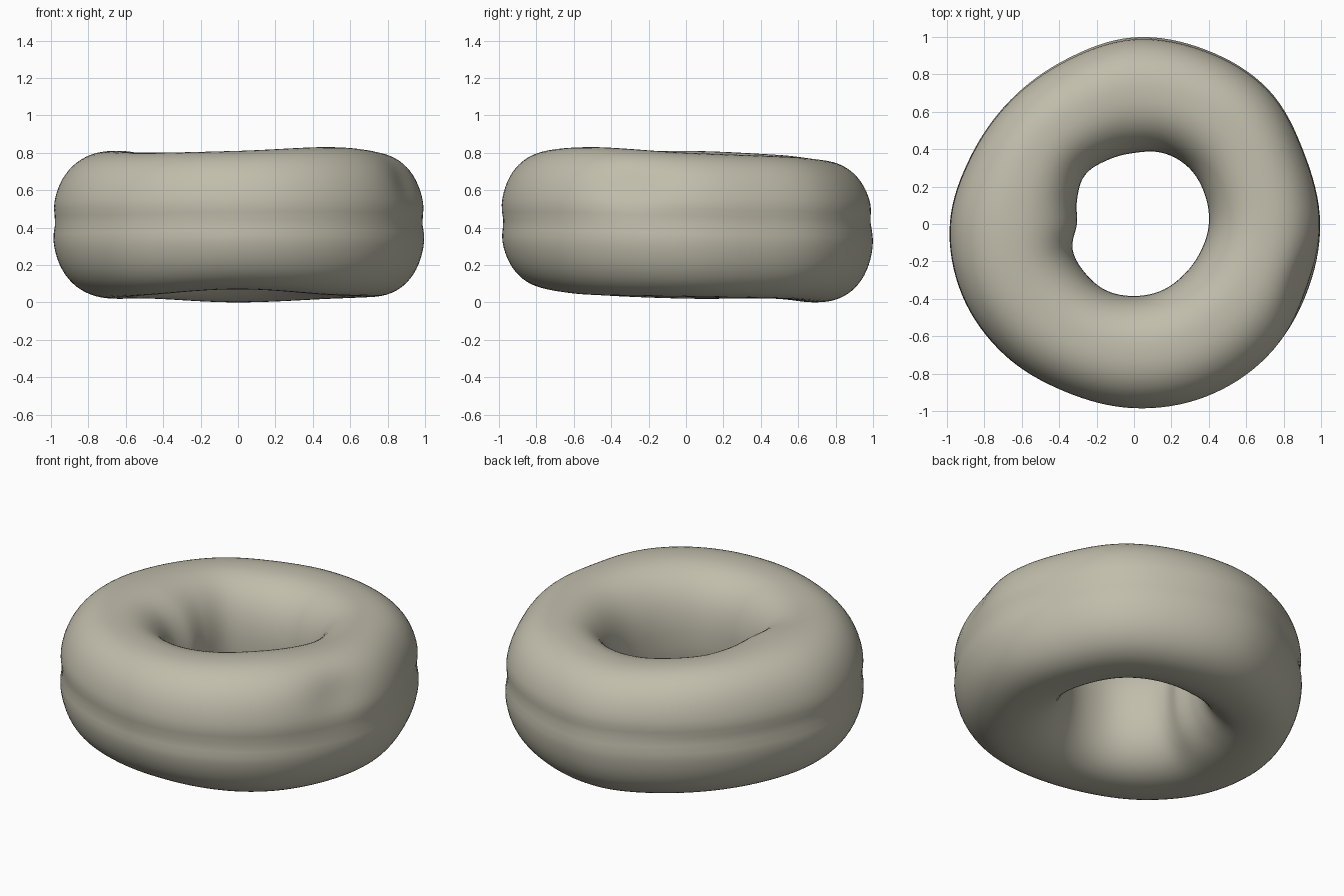
import bpy
import bmesh
from math import sin, cos, pi, tau, exp, copysign

cube = bpy.data.objects.get("Cube")
if cube:
    bpy.data.objects.remove(cube, do_unlink=True)

STEPS, SIDES = 128, 72

# Radii of the rim and the hole, counter-clockwise from +x in equal steps
OUTER = [1.0, .99, 1.02, 1.01, 1.0, .955, .94, .95,
         .99, 1.0, .99, .975, .99, 1.005, 1.01, 1.0]
INNER = [.40, .41, .42, .41, .38, .37, .37, .33,
         .305, .355, .37, .385, .385, .385, .38, .385]
# Heights of the crown and the underside, same order in wider steps
TOP = [.80, .78, .76, .79, .81, .80, .81, .83]
BOTTOM = [.03, .02, .0, .02, .02, .04, .07, .04]


def around(values, a):
    """Smooth closed interpolation of evenly spaced values."""
    n = len(values)
    f = (a / tau * n) % n
    i = int(f)
    t = f - i
    p, q, r, s = (values[(i + k) % n] for k in (-1, 0, 1, 2))
    return q + t / 2 * (r - p + t * (2*p - 5*q + 4*r - s + t * (3*(q - r) + s - p)))


def power(v, e):
    return copysign(abs(v) ** e, v)


def ring_point(a, b):
    """Point on the lumpy ring at turn a and section angle b."""
    ro, ri = around(OUTER, a), around(INNER, a)
    zt, zb = around(TOP, a), around(BOTTOM, a)
    c, s = power(cos(b), .86), power(sin(b), .86)
    r = (ro + ri) / 2 + (ro - ri) / 2 * c
    z = (zt + zb) / 2 + (zt - zb) / 2 * s
    if c > 0:
        # Shallow groove at mid height and a dent in one shoulder
        r -= .014 * exp(-((z - .43) / .06) ** 2)
        turn = (a + .33 + pi) % tau - pi
        r -= .035 * exp(-(turn / .2) ** 2 - ((z - .64) / .13) ** 2)
    return r * cos(a), r * sin(a), z


# Ring body
bm = bmesh.new()
rows = [[bm.verts.new(ring_point(tau * i / STEPS, tau * j / SIDES))
         for j in range(SIDES)] for i in range(STEPS)]
for i in range(STEPS):
    here, there = rows[i], rows[(i + 1) % STEPS]
    for j in range(SIDES):
        k = (j + 1) % SIDES
        bm.faces.new((here[j], there[j], there[k], here[k]))
for face in bm.faces:
    face.smooth = True
bmesh.ops.recalc_face_normals(bm, faces=bm.faces)
mesh = bpy.data.meshes.new("ring_body")
bm.to_mesh(mesh)
bm.free()
ring = bpy.data.objects.new("ring_body", mesh)
bpy.context.collection.objects.link(ring)

# Pale stone colour
colour = (.53, .51, .41, 1)
mat = bpy.data.materials.new("pale_stone")
mat.use_nodes = True
mat.diffuse_color = colour
mat.node_tree.nodes["Principled BSDF"].inputs["Base Color"].default_value = colour
mesh.materials.append(mat)
